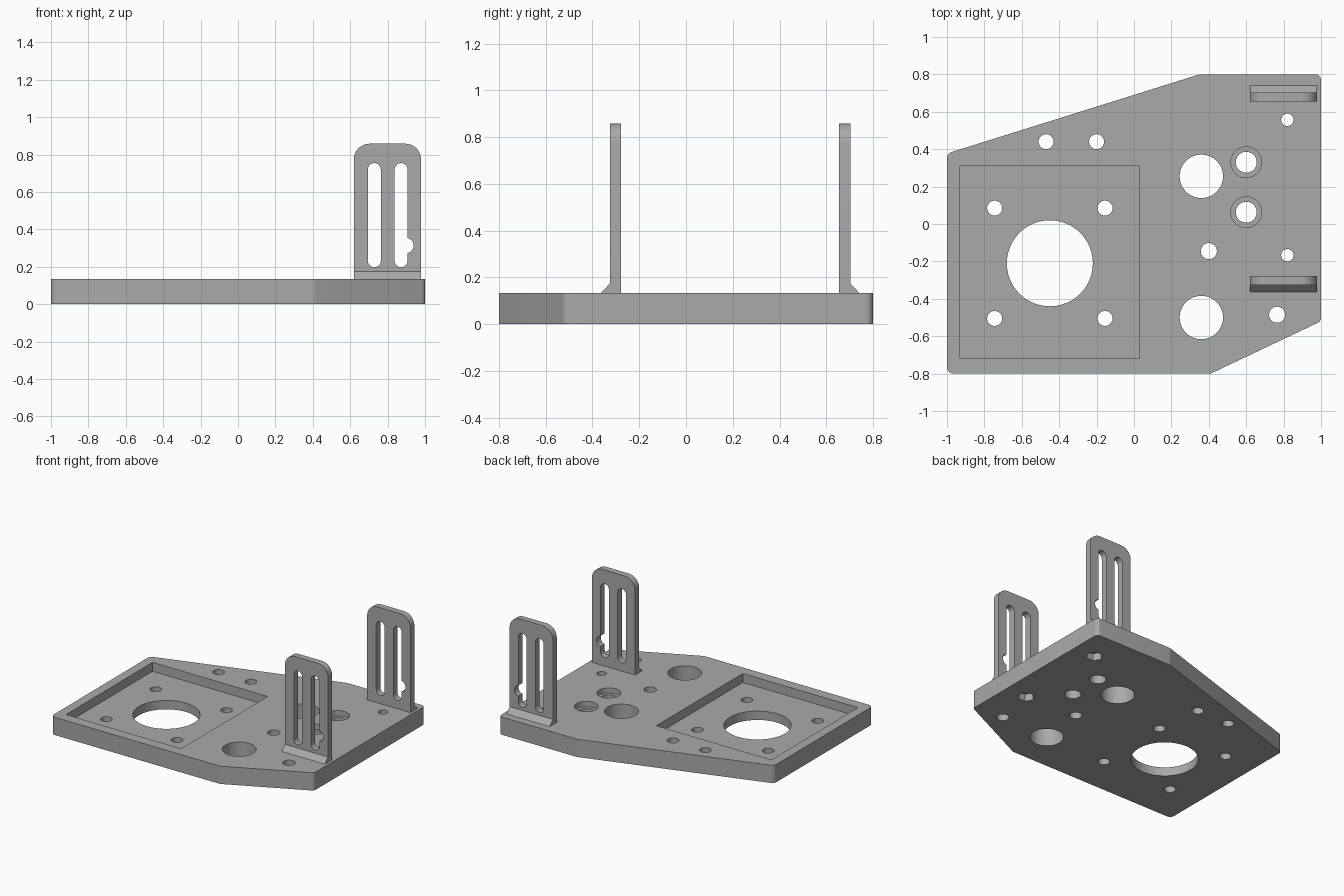
import bpy, bmesh
from math import cos, sin, pi, radians
from mathutils import Vector

cube = bpy.data.objects.get("Cube")
if cube:
    bpy.data.objects.remove(cube, do_unlink=True)

grey = bpy.data.materials.new("machined grey")
grey.use_nodes = True
colour = (0.40, 0.40, 0.40, 1)
grey.diffuse_color = colour
grey.node_tree.nodes["Principled BSDF"].inputs["Base Color"].default_value = colour

T = 0.134            # plate thickness
OVER = 0.02          # cutter overshoot


def on_z(u, v, w):
    return (u, v, w)


def on_y(u, v, w):
    return (u, w, v)


def on_x(u, v, w):
    return (w, u, v)


def prism(name, points, low, high, place=on_z):
    """Solid made by extruding a 2D outline from low to high."""
    bm = bmesh.new()
    face = bm.faces.new([bm.verts.new(place(u, v, low)) for u, v in points])
    ext = bmesh.ops.extrude_face_region(bm, geom=[face])
    move = Vector(place(0, 0, high - low))
    bmesh.ops.translate(bm, vec=move,
                        verts=[g for g in ext["geom"] if isinstance(g, bmesh.types.BMVert)])
    bmesh.ops.recalc_face_normals(bm, faces=bm.faces)
    mesh = bpy.data.meshes.new(name)
    bm.to_mesh(mesh)
    bm.free()
    mesh.materials.append(grey)
    obj = bpy.data.objects.new(name, mesh)
    bpy.context.scene.collection.objects.link(obj)
    return obj


def circle(x, y, r, n=48):
    return [(x + r * cos(2 * pi * i / n), y + r * sin(2 * pi * i / n)) for i in range(n)]


def rounded(corners, steps=8):
    """Outline with each (x, y, radius) corner replaced by an arc."""
    out = []
    for i, (x, y, r) in enumerate(corners):
        p = Vector((x, y))
        if r == 0:
            out.append(p)
            continue
        a = (Vector(corners[i - 1][:2]) - p).normalized()
        b = (Vector(corners[(i + 1) % len(corners)][:2]) - p).normalized()
        half = a.angle(b) / 2
        centre = p + (a + b).normalized() * r / sin(half)
        start = p + a * r / (sin(half) / cos(half)) - centre
        end = p + b * r / (sin(half) / cos(half)) - centre
        sweep = start.angle(end)
        for k in range(steps + 1):
            t = k / steps
            out.append(centre + (start * sin((1 - t) * sweep) + end * sin(t * sweep)) / sin(sweep))
    return out


def combine(target, other, operation="DIFFERENCE"):
    mod = target.modifiers.new("combine", "BOOLEAN")
    mod.operation, mod.solver, mod.object = operation, "EXACT", other
    bpy.context.view_layer.update()
    graph = bpy.context.evaluated_depsgraph_get()
    mesh = bpy.data.meshes.new_from_object(target.evaluated_get(graph))
    target.modifiers.remove(mod)
    target.data = mesh
    bpy.data.objects.remove(other, do_unlink=True)


def finish(obj):
    bpy.ops.object.select_all(action="DESELECT")
    obj.select_set(True)
    bpy.context.view_layer.objects.active = obj
    bpy.ops.object.shade_smooth_by_angle(angle=radians(30))


# Base plate with clipped corners
plate = prism("base_plate", rounded([
    (-1, -0.8, 0.035), (0.41, -0.8, 0.03), (1, -0.52, 0.03),
    (1, 0.8, 0.03), (0.35, 0.8, 0.06), (-1, 0.377, 0.035)]), 0, T)

# Square motor pocket
combine(plate, prism("pocket", [(-0.93, -0.72), (0.03, -0.72), (0.03, 0.31), (-0.93, 0.31)],
                     T - 0.067, T + OVER))

# Through holes
holes = [(-0.45, -0.21, 0.23), (0.36, 0.255, 0.116), (0.36, -0.5, 0.116),
         (-0.47, 0.44, 0.04), (-0.2, 0.44, 0.04),
         (0.4, -0.145, 0.043), (0.765, -0.485, 0.043)]
holes += [(x, y, 0.04) for x in (-0.745, -0.155) for y in (0.085, -0.505)]
bores = [(0.6, 0.33), (0.6, 0.063)]
nuts = [(0.82, 0.557), (0.82, -0.167)]
holes += [(x, y, 0.056) for x, y in bores] + [(x, y, 0.033) for x, y in nuts]
for x, y, r in holes:
    combine(plate, prism("hole", circle(x, y, r), -OVER, T + OVER))

# Counterbores above and hexagonal nut traps below
for x, y in bores:
    combine(plate, prism("counterbore", circle(x, y, 0.082), T - 0.04, T + OVER))
for x, y in nuts:
    combine(plate, prism("nut_trap", circle(x, y, 0.058, 6), -OVER, 0.055))
finish(plate)


def bracket(name, y0, y1, foot_y, foot_edge):
    """Slotted upright with a sloped foot along one side."""
    x0, x1, top = 0.619, 0.979, 0.858
    body = prism(name, rounded([(x0, T, 0), (x1, T, 0), (x1, top, 0.085), (x0, top, 0.085)]),
                 y0, y1, on_y)
    for cx in (0.729, 0.872):
        r = 0.0345
        arc = [(cos(pi * i / 16) * r, sin(pi * i / 16) * r) for i in range(17)]
        slot = [(cx + u, 0.72 + v) for u, v in arc] + [(cx - u, 0.232 - v) for u, v in arc]
        combine(body, prism("slot", slot, y0 - OVER, y1 + OVER, on_y))
    combine(body, prism("notch", circle(0.898, 0.313, 0.041, 32), y0 - OVER, y1 + OVER, on_y))
    finish(body)
    prism(name + "_foot", [(foot_y, T), (foot_edge, T), (foot_y, T + 0.04)], x0, x1, on_x)


bracket("front_bracket", -0.326, -0.277, -0.326, -0.363)
bracket("back_bracket", 0.655, 0.703, 0.703, 0.741)
